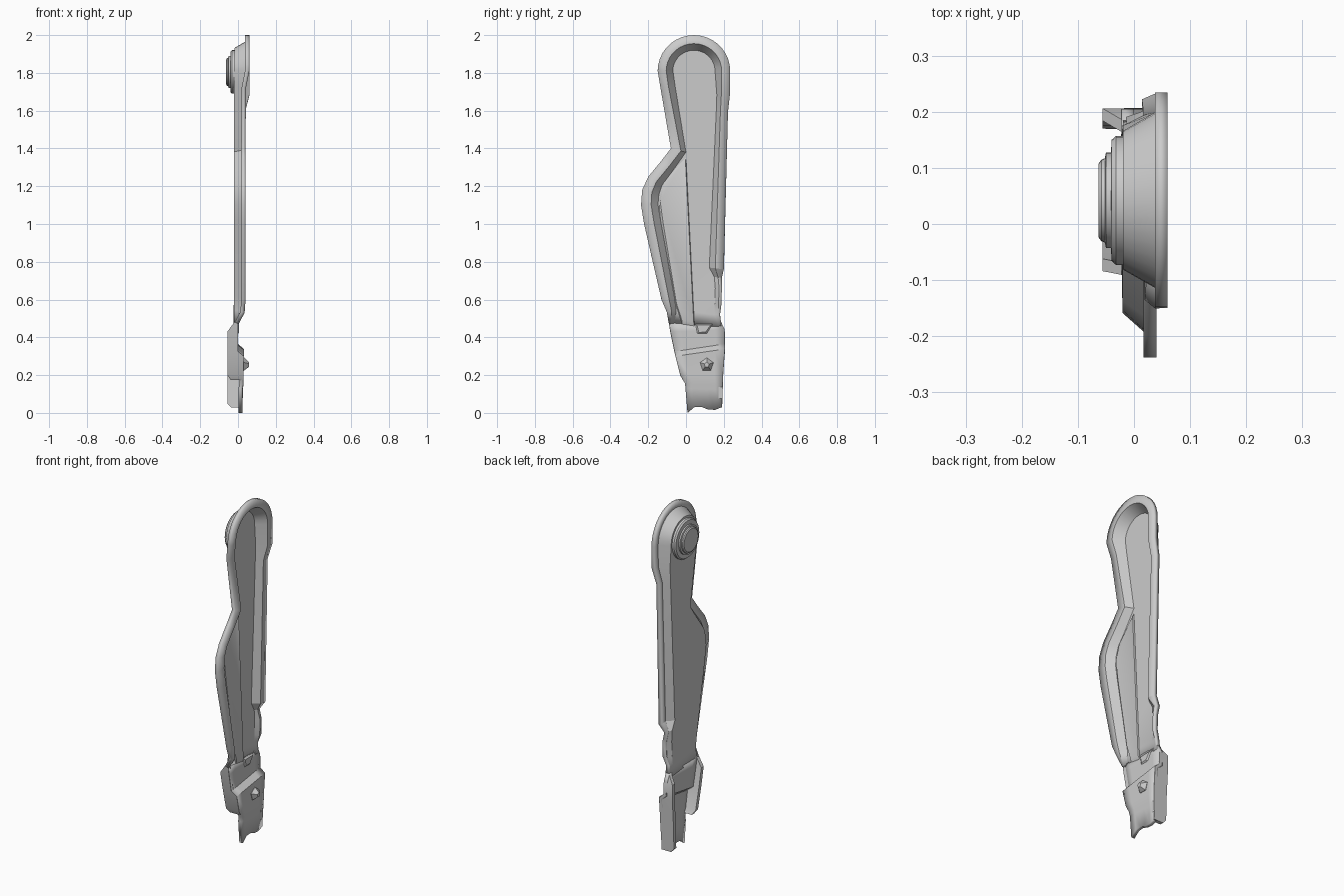
import bpy, bmesh, math
from mathutils import Vector

if "Cube" in bpy.data.objects:
    bpy.data.objects.remove(bpy.data.objects["Cube"])

FLOOR = 0.0
THICK = 0.023


def make(name, verts, faces, thick=0, angle=30, fix=False):
    me = bpy.data.meshes.new(name)
    me.from_pydata(verts, [], faces)
    if fix:
        bm = bmesh.new()
        bm.from_mesh(me)
        bmesh.ops.recalc_face_normals(bm, faces=bm.faces)
        bm.to_mesh(me)
        bm.free()
    ob = bpy.data.objects.new(name, me)
    bpy.context.collection.objects.link(ob)
    bpy.ops.object.select_all(action='DESELECT')
    bpy.context.view_layer.objects.active = ob
    ob.select_set(True)
    bpy.ops.object.shade_smooth_by_angle(angle=math.radians(angle))
    if thick:
        m = ob.modifiers.new("sheet", 'SOLIDIFY')
        m.thickness, m.offset = thick, -1
    return ob


def inset(path, dists):
    # mitred offset of an open path towards its left side
    out = []
    for i, p in enumerate(path):
        a = (p - path[max(i - 1, 0)]).normalized() if i else None
        b = (path[i + 1] - p).normalized() if i < len(path) - 1 else None
        a, b = a or b, b or a
        n = (Vector((-a.y, a.x)) + Vector((-b.y, b.x))).normalized()
        out.append(p + n * dists[i] / max(n.dot(Vector((-a.y, a.x))), 0.7))
    return out


def stack(name, loops, angle=30):
    # closed solid through matching loops, capped at both ends
    n = len(loops[0])
    verts = [v for l in loops for v in l]
    faces = [(k * n + i, k * n + (i + 1) % n, (k + 1) * n + (i + 1) % n, (k + 1) * n + i)
             for k in range(len(loops) - 1) for i in range(n)]
    faces += [tuple(range(n)), tuple(range(len(verts) - n, len(verts)))]
    return make(name, verts, faces, angle=angle, fix=True)


def ring(cy, cz, r, x, n, turn=0):
    return [(x, cy + r * math.cos(turn + math.tau * i / n), cz + r * math.sin(turn + math.tau * i / n))
            for i in range(n)]


# Pressed arm: rim rows of y, z, x height, flange width, wall width
right = [(.187, .46, .003, .01, .02), (.18, .52, .003, .01, .02), (.187, .57, .02, .015, .02),
         (.19, .66, .02, .015, .02), (.19, .715, .008, .02, .02), (.2, .76, .037, .045, .032),
         (.222, 1.59, .037, .04, .022), (.232, 1.68, .06, .045, .024)]
arc = [(.042 + .192 * math.cos(math.pi * i / 18), 1.81 + .19 * math.sin(math.pi * i / 18), .06, .045, .035)
       for i in range(19)]
left = [(-.135, 1.72, .042, .043, .035), (-.08, 1.4, .04, .05, .025), (-.13, 1.335, .04, .05, .03),
        (-.2, 1.25, .04, .05, .035), (-.232, 1.18, .04, .052, .038), (-.238, 1.1, .04, .053, .036),
        (-.222, 1.0, .04, .053, .036), (-.13, .6, .04, .04, .03), (-.1, .53, .035, .025, .025),
        (-.09, .47, .003, .01, .02)]
rows = right + arc + left
rim = [Vector(r[:2]) for r in rows]
lip = inset(rim, [r[3] for r in rows])
pan = inset(rim, [r[3] + r[4] for r in rows])
n = len(rows)
verts = [(r[2], p.x, p.y) for r, p in zip(rows, rim)]
verts += [(r[2], p.x, p.y) for r, p in zip(rows, lip)]
verts += [(FLOOR, p.x, p.y) for p in pan]
faces = [(k * n + i, k * n + i + 1, (k + 1) * n + i + 1, (k + 1) * n + i)
         for k in range(2) for i in range(n - 1)]
faces.append(tuple(range(2 * n, 3 * n)))
make("pressed_arm", verts, faces, THICK)

# Round boss on the back of the head
stack("pivot_boss", [ring(.042, 1.805, r, x, 32) for r, x in
      [(.115, -.01), (.115, -.032), (.108, -.04), (.085, -.041), (.085, -.05), (.075, -.052),
       (.073, -.058), (.066, -.063)]])


# Low raised panels on the arm floor
def pad(name, pts, height, slope):
    path = [Vector(p) for p in pts]
    c = sum(path, Vector((0, 0))) / len(path)
    top = [p + (c - p).normalized() * slope for p in path]
    return stack(name, [[(FLOOR - .01, p.x, p.y) for p in path],
                        [(FLOOR, p.x, p.y) for p in path],
                        [(FLOOR + height, p.x, p.y) for p in top]])


pad("wing_panel", [(.0, 1.35), (-.04, 1.31), (-.12, 1.22), (-.145, 1.14), (-.135, 1.02),
                   (-.05, .56), (-.02, .47), (.045, .46)], .007, .02)
pad("rib_end", [(.06, .42), (.11, .42), (.14, .47), (.05, .47)], .006, .01)

# Lower tail plate: rows of left z, right z, left y, right y, x
tail = [(.48, .48, -.09, .187, 0), (.43, .44, -.082, .205, 0), (.325, .365, -.06, .205, 0),
        (.3, .338, -.055, .205, .032), (.2, .2, -.03, .196, .03), (.155, .15, -.005, .194, .03),
        (.13, .125, -.003, .193, .025), (.02, .03, .008, .19, .025)]
notch = [-.02, .008, .008, -.008, -.012, 0]
cols = 6
verts = []
for k, (zl, zr, yl, yr, x) in enumerate(tail):
    for i in range(cols):
        t = i / (cols - 1)
        dz = notch[i] if k == len(tail) - 1 else 0
        verts.append((x, yl + (yr - yl) * t, zl + (zr - zl) * t + dz))
faces = [(k * cols + i, (k + 1) * cols + i, (k + 1) * cols + i + 1, k * cols + i + 1)
         for k in range(len(tail) - 1) for i in range(cols - 1)]
make("tail_plate", verts, faces, .022, 20)


# Folded side flanges: rows of z, outer y, front x, back x
def side_flange(name, rows, inward):
    return stack(name, [[(f, y, z), (b, y, z), (b, y + inward, z), (f, y + inward, z)]
                        for z, y, f, b in rows])


side_flange("long_side_flange", [(.475, .185, 0, -.02), (.43, .206, 0, -.056), (.36, .206, 0, -.056),
            (.335, .206, .03, -.056), (.2, .197, .03, -.056), (.05, .192, .024, -.056),
            (.028, .191, .024, -.036)], -.022)
side_flange("short_side_flange", [(.48, -.091, 0, -.02), (.43, -.084, 0, -.056), (.325, -.062, 0, -.056),
            (.3, -.056, .031, -.056), (.2, -.031, .029, -.056), (.175, -.018, .029, -.04)], .022)

# Five-sided stud on the tail
stack("tail_stud", [ring(.11, .255, r, x, 5, .3) for r, x in [(.037, .02), (.037, .033), (.014, .058)]], 15)
